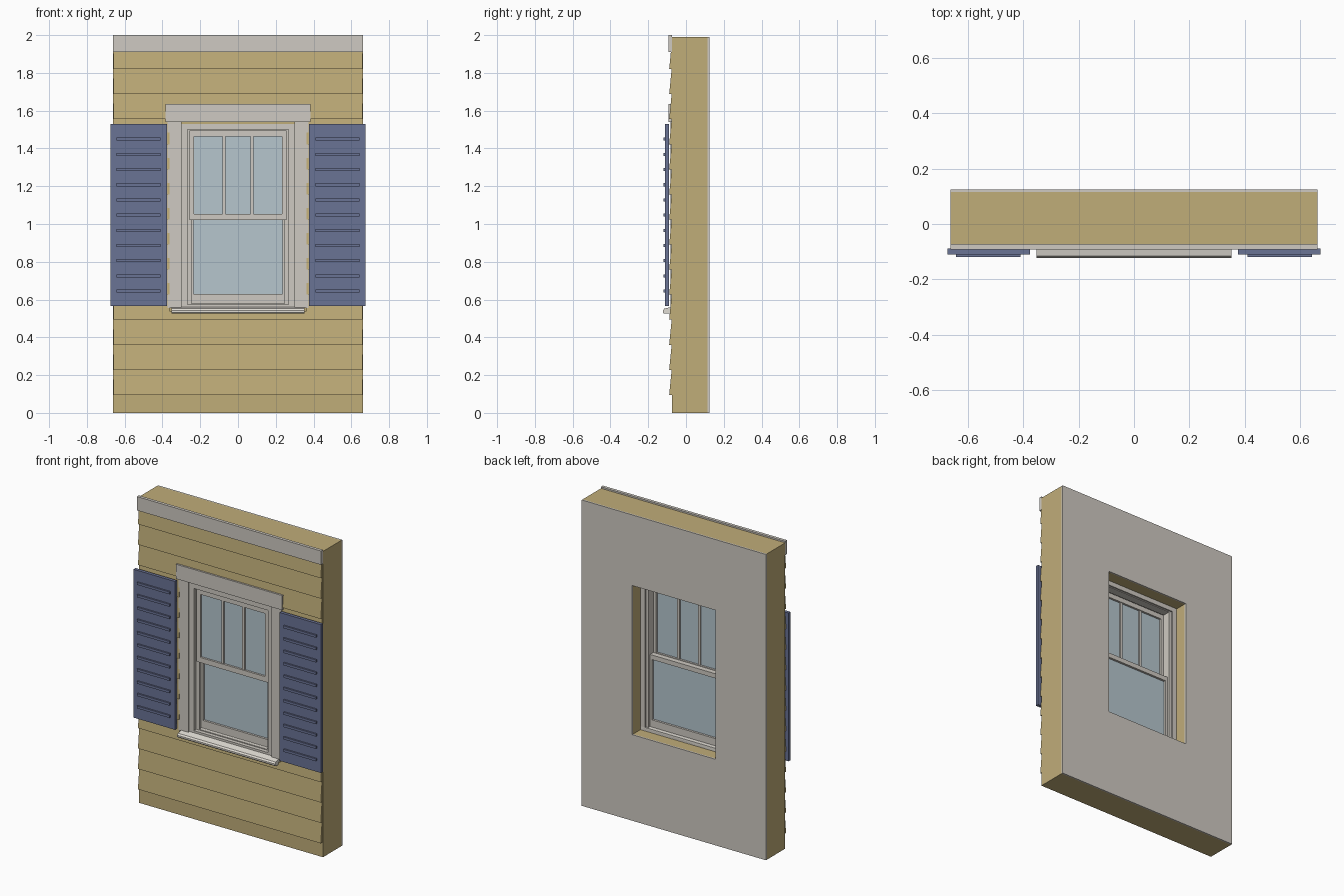
import bpy, bmesh

if "Cube" in bpy.data.objects:
    bpy.data.objects.remove(bpy.data.objects["Cube"])


def srgb(r, g, b):
    f = lambda c: c / 12.92 if c <= 0.04045 else ((c + 0.055) / 1.055) ** 2.4
    return (f(r / 255), f(g / 255), f(b / 255), 1.0)


def material(name, rgb):
    m = bpy.data.materials.new(name)
    m.diffuse_color = srgb(*rgb)
    m.use_nodes = True
    m.node_tree.nodes["Principled BSDF"].inputs["Base Color"].default_value = m.diffuse_color
    return m


YELLOW = material("siding_yellow", (192, 173, 121))
TRIM = material("trim_grey", (207, 202, 194))
SILL = material("sill_white", (224, 220, 212))
BLUE = material("shutter_blue", (106, 115, 149))
GLASS = material("glass_blue", (182, 198, 206))


def finish(name, bm, mat):
    bmesh.ops.recalc_face_normals(bm, faces=bm.faces)
    me = bpy.data.meshes.new(name)
    bm.to_mesh(me)
    bm.free()
    me.materials.append(mat)
    ob = bpy.data.objects.new(name, me)
    bpy.context.collection.objects.link(ob)
    return ob


def add_prism(bm, profile, x0, x1):
    """Extrude a (y, z) profile along x."""
    a = [bm.verts.new((x0, y, z)) for y, z in profile]
    b = [bm.verts.new((x1, y, z)) for y, z in profile]
    n = len(profile)
    bm.faces.new(a)
    bm.faces.new(b[::-1])
    for i in range(n):
        j = (i + 1) % n
        bm.faces.new((a[i], b[i], b[j], a[j]))


def add_box(bm, x0, x1, y0, y1, z0, z1):
    add_prism(bm, [(y0, z0), (y1, z0), (y1, z1), (y0, z1)], x0, x1)


def box(name, mat, *dims):
    bm = bmesh.new()
    add_box(bm, *dims)
    return finish(name, bm, mat)


def frame(name, mat, w, z0, z1, iw, iz0, iz1, y0, y1):
    """Rectangular frame with half width w and a hole of half width iw."""
    bm = bmesh.new()
    rings = []
    for y in (y0, y1):
        for hw, a, b in ((w, z0, z1), (iw, iz0, iz1)):
            rings.append([bm.verts.new(p) for p in
                          ((-hw, y, a), (hw, y, a), (hw, y, b), (-hw, y, b))])
    fo, fi, bo, bi = rings
    for p, q in ((fo, fi), (bo, bi), (fo, bo), (fi, bi)):
        for i in range(4):
            j = (i + 1) % 4
            bm.faces.new((p[i], p[j], q[j], q[i]))
    return finish(name, bm, mat)


# Wall core with its opening, and the inside wall sheet
frame("wall", YELLOW, 0.663, 0, 1.99, 0.30, 0.56, 1.53, -0.073, 0.115)
frame("inside_sheet", TRIM, 0.663, 0, 1.99, 0.30, 0.56, 1.53, 0.115, 0.125)

# Lapped siding boards, split around the window
STEP, FIRST = 0.1327, 0.095


def siding(name, x0, x1, zmin, zmax):
    bm = bmesh.new()
    for i in range(14):
        bottom = FIRST + i * STEP
        a, b = max(bottom, zmin), min(bottom + STEP, zmax)
        if b - a < 0.002:
            continue
        face = lambda z: -0.089 + 0.013 * (z - bottom) / STEP
        add_prism(bm, [(-0.072, a), (face(a), a), (face(b), b), (-0.072, b)], x0, x1)
    finish(name, bm, YELLOW)


siding("siding_left", -0.658, -0.363, 0, 1.92)
siding("siding_right", 0.363, 0.658, 0, 1.92)
siding("siding_below", -0.363, 0.363, 0, 0.54)
siding("siding_above", -0.363, 0.363, 1.58, 1.92)

# Frieze board along the top
box("frieze_board", TRIM, -0.663, 0.663, -0.093, -0.073, 1.91, 2.0)

# Window casing
for side, s in (("left", -1), ("right", 1)):
    xs = sorted((s * 0.30, s * 0.372))
    box("casing_" + side, TRIM, *xs, -0.083, -0.07, 0.555, 1.54)
box("casing_head", TRIM, -0.383, 0.383, -0.093, -0.07, 1.54, 1.635)

# Sill nose outside, and sloped sill inside the opening
bm = bmesh.new()
add_prism(bm, [(-0.07, 0.525), (-0.115, 0.525), (-0.123, 0.532), (-0.123, 0.542),
               (-0.115, 0.552), (-0.07, 0.562)], -0.352, 0.352)
finish("sill_nose", bm, SILL)
bm = bmesh.new()
add_prism(bm, [(0.04, 0.56), (-0.07, 0.56), (-0.07, 0.563), (0.0, 0.583), (0.04, 0.583)],
          -0.30, 0.30)
finish("sill_base", bm, SILL)

# Jamb lining and the stops that hold the sashes
frame("jamb", TRIM, 0.30, 0.56, 1.54, 0.267, 0.575, 1.50, -0.073, 0.04)
frame("sash_stop", TRIM, 0.27, 0.57, 1.51, 0.25, 0.575, 1.495, -0.022, 0.03)

# Sashes with glass
frame("upper_sash", TRIM, 0.258, 1.02, 1.495, 0.232, 1.054, 1.464, -0.056, -0.024)
frame("upper_sash_track", TRIM, 0.268, 0.575, 1.505, 0.245, 0.58, 1.495, -0.048, -0.03)
box("upper_glass", GLASS, -0.234, 0.234, -0.043, -0.037, 1.05, 1.467)
for side, x in (("left", -0.075), ("right", 0.075)):
    box("muntin_" + side, TRIM, x - 0.008, x + 0.008, -0.052, -0.028, 1.05, 1.467)
frame("lower_sash", TRIM, 0.252, 0.58, 1.052, 0.236, 0.63, 1.022, -0.022, 0.012)
box("lower_glass", GLASS, -0.238, 0.238, -0.008, -0.002, 0.627, 1.025)

# Shutters with raised louvre slats
for side, s in (("left", -1), ("right", 1)):
    xs = sorted((s * 0.377, s * 0.675))
    box("shutter_" + side, BLUE, *xs, -0.110, -0.089, 0.565, 1.53)
    bm = bmesh.new()
    xs = sorted((s * 0.410, s * 0.644))
    for i in range(11):
        z = 0.645 + i * 0.0804
        add_box(bm, *xs, -0.120, -0.109, z - 0.008, z + 0.008)
    finish("slats_" + side, bm, BLUE)
